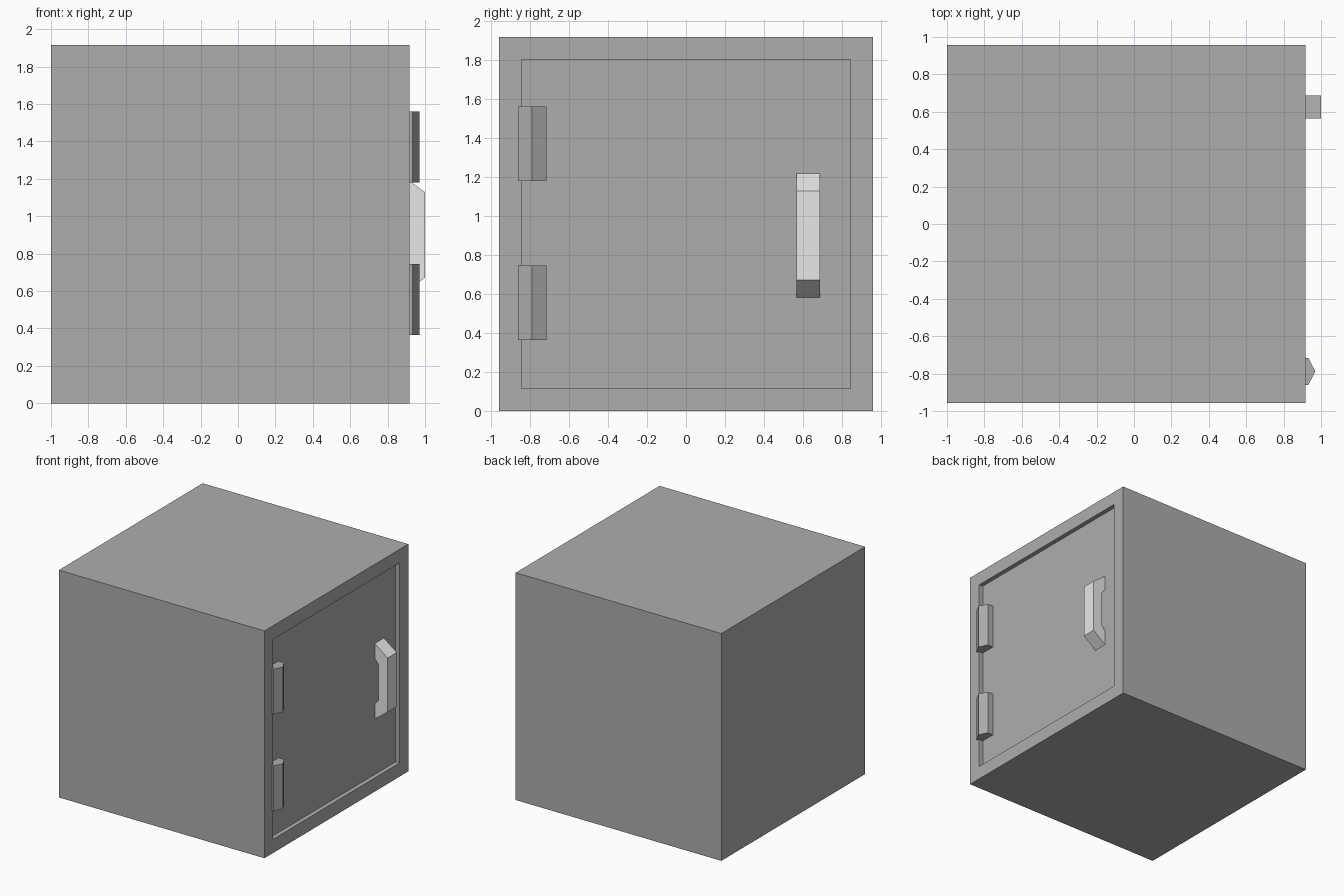
import bpy, bmesh
from mathutils import Vector

if "Cube" in bpy.data.objects:
    bpy.data.objects.remove(bpy.data.objects["Cube"], do_unlink=True)

FRAME_X = 0.917   # outer face of the door frame
DOOR_X = 0.88     # recessed door face
HALF_Y = 0.958
HEIGHT = 1.916


def material(name, value):
    mat = bpy.data.materials.new(name)
    mat.use_nodes = True
    colour = (value, value, value, 1)
    mat.diffuse_color = colour
    mat.node_tree.nodes["Principled BSDF"].inputs["Base Color"].default_value = colour
    return mat


def add_object(name, bm, mat):
    bmesh.ops.recalc_face_normals(bm, faces=bm.faces)
    mesh = bpy.data.meshes.new(name)
    bm.to_mesh(mesh)
    bm.free()
    mesh.materials.append(mat)
    obj = bpy.data.objects.new(name, mesh)
    bpy.context.collection.objects.link(obj)
    return obj


def prism(name, outline, along, mat):
    """Extrude a flat outline along a vector into a closed solid."""
    bm = bmesh.new()
    face = bm.faces.new([bm.verts.new(p) for p in outline])
    result = bmesh.ops.extrude_face_region(bm, geom=[face], use_keep_orig=True)
    verts = [v for v in result["geom"] if isinstance(v, bmesh.types.BMVert)]
    bmesh.ops.translate(bm, verts=verts, vec=along)
    return add_object(name, bm, mat)


steel = material("mid grey steel", 0.42)
handle_metal = material("light grey metal", 0.8)

# Body with the door sunk into its right side
bm = bmesh.new()
bmesh.ops.create_cube(bm, size=1)
for v in bm.verts:
    v.co = Vector((FRAME_X if v.co.x > 0 else -1,
                   HALF_Y if v.co.y > 0 else -HALF_Y,
                   HEIGHT if v.co.z > 0 else 0))
bm.normal_update()
door = max(bm.faces, key=lambda f: f.calc_center_median().x)
bmesh.ops.inset_individual(bm, faces=[door], thickness=0.163)
door = bmesh.ops.extrude_discrete_faces(bm, faces=[door])["faces"][0]
bmesh.ops.translate(bm, verts=door.verts, vec=(DOOR_X - FRAME_X, 0, 0))
add_object("body_and_door", bm, steel)

# Hinges with a ridged outer face
hinge_profile = [(DOOR_X, -0.86), (0.932, -0.86), (0.97, -0.788),
                 (0.932, -0.716), (DOOR_X, -0.716)]
for name, z in (("lower_hinge", 0.365), ("upper_hinge", 1.18)):
    prism(name, [(x, y, z) for x, y in hinge_profile], (0, 0, 0.38), steel)

# Door handle, mirrored above and below its middle
middle = 0.9
upper_half = [(0.915, 0.15), (DOOR_X, 0.19), (DOOR_X, 0.318), (1.0, 0.228)]
profile = upper_half + [(x, -h) for x, h in reversed(upper_half)]
prism("door_handle", [(x, 0.565, middle + h) for x, h in profile],
      (0, 0.122, 0), handle_metal)
